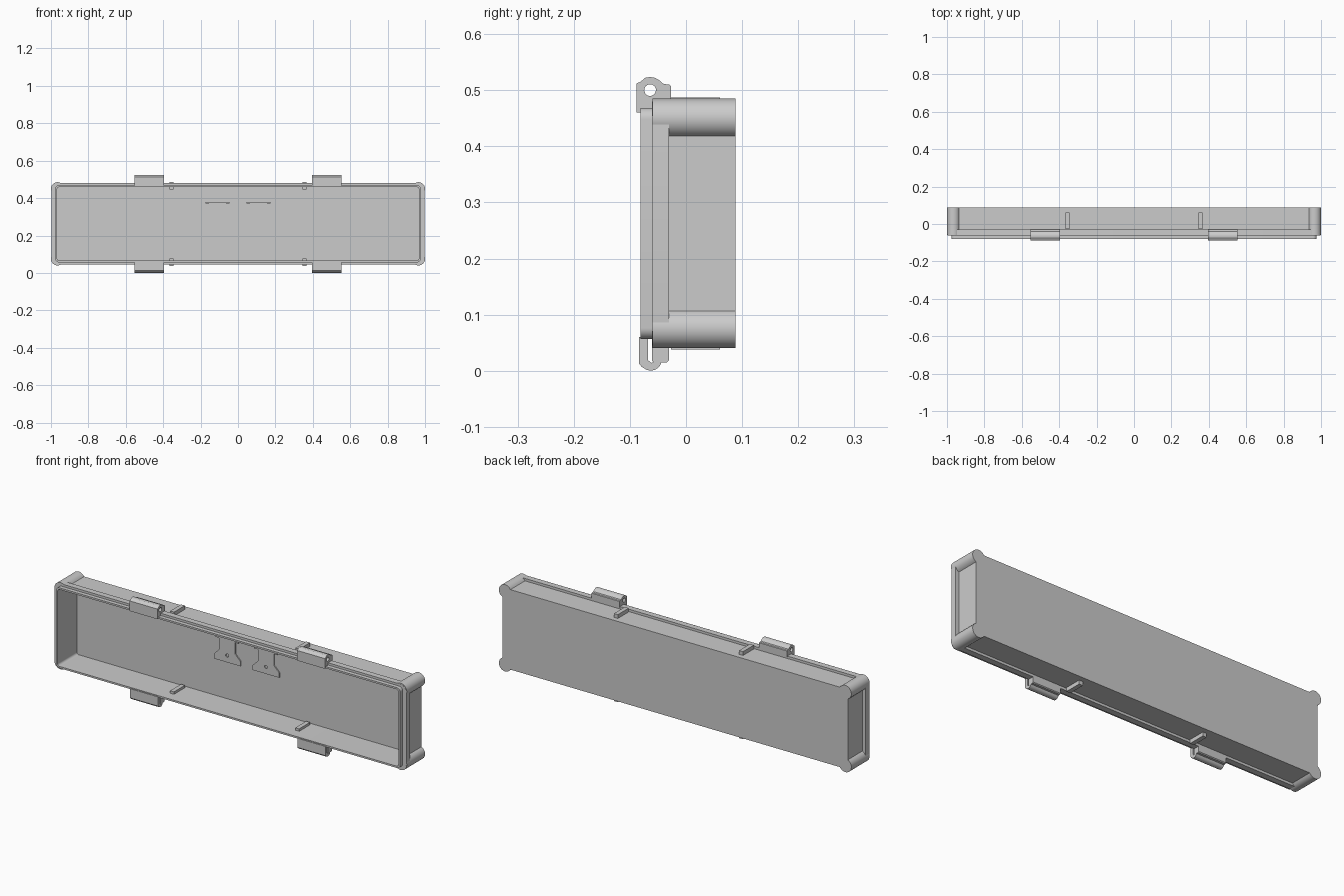
import bpy, bmesh, math
from mathutils import Vector

if "Cube" in bpy.data.objects:
    bpy.data.objects.remove(bpy.data.objects["Cube"])

ZC = 0.2625  # mid height of the box


def rounded_rect(hw, hh, r, seg=8):
    pts = []
    for cx, cz, a0 in ((1, 1, 0), (-1, 1, 90), (-1, -1, 180), (1, -1, 270)):
        for i in range(seg + 1):
            a = math.radians(a0 + 90 * i / seg)
            pts.append((cx * (hw - r) + r * math.cos(a), ZC + cz * (hh - r) + r * math.sin(a)))
    return pts


def bumped_rect(seg=16):
    # recessed walls with a round post bulging out at every corner
    q = []
    for i in range(seg + 1):
        a = math.radians(-65 + 215 * i / seg)
        q.append((0.965 + 0.035 * math.cos(a), 0.1875 + 0.035 * math.sin(a)))
    pts = q + [(-x, z) for x, z in reversed(q)]
    pts += [(-x, -z) for x, z in q] + [(x, -z) for x, z in reversed(q)]
    return [(x, ZC + z) for x, z in pts]


def finish(name, bm, angle=30):
    bmesh.ops.recalc_face_normals(bm, faces=bm.faces[:])
    me = bpy.data.meshes.new(name)
    bm.to_mesh(me)
    bm.free()
    ob = bpy.data.objects.new(name, me)
    bpy.context.collection.objects.link(ob)
    bpy.ops.object.select_all(action='DESELECT')
    ob.select_set(True)
    bpy.context.view_layer.objects.active = ob
    bpy.ops.object.shade_smooth_by_angle(angle=math.radians(angle))
    return ob


def solid(name, outer, a, b, inner=None, floor=None, axis='y'):
    """Extrude a profile from a to b; inner makes a hole, floor makes it a blind pocket."""
    bm = bmesh.new()

    def loop(pts, d):
        return [bm.verts.new((p, d, q) if axis == 'y' else (d, p, q)) for p, q in pts]

    def bridge(l0, l1):
        n = len(l0)
        for i in range(n):
            j = (i + 1) % n
            bm.faces.new((l0[i], l0[j], l1[j], l1[i]))

    o0, o1 = loop(outer, a), loop(outer, b)
    bridge(o0, o1)
    if inner is None:
        bm.faces.new(o0)
        bm.faces.new(o1)
    else:
        i0, i1 = loop(inner, a), loop(inner, b if floor is None else floor)
        bridge(o0, i0)
        bridge(i0, i1)
        if floor is None:
            bridge(o1, i1)
        else:
            bm.faces.new(i1)
            bm.faces.new(o1)
    return finish(name, bm)


def box(name, x0, x1, y0, y1, z0, z1):
    return solid(name, [(x0, z0), (x1, z0), (x1, z1), (x0, z1)], y0, y1)


# Main tray: open front, closed back, bulging corner posts
solid("tray_body", bumped_rect(), -0.06, 0.088,
      rounded_rect(0.967, 0.197, 0.012, 16), floor=0.075)

# Front rim band and the thin sealing lip in front of it
solid("front_rim", rounded_rect(0.998, 0.2175, 0.034), -0.0605, -0.03,
      rounded_rect(0.968, 0.198, 0.012))
solid("sealing_lip", rounded_rect(0.977, 0.206, 0.02), -0.081, -0.06,
      rounded_rect(0.967, 0.197, 0.012))

# Hinge and latch profiles in (y, z)
hinge = [(-0.027, 0.5), (-0.027, 0.507), (-0.03, 0.51), (-0.04, 0.511), (-0.046, 0.5165),
         (-0.055, 0.522), (-0.064, 0.5235), (-0.073, 0.522), (-0.081, 0.515), (-0.088, 0.512),
         (-0.088, 0.5), (-0.088, 0.485), (-0.088, 0.46), (-0.075, 0.46), (-0.062, 0.46),
         (-0.06, 0.476), (-0.04, 0.476), (-0.027, 0.476)]
centre = Vector((-0.064, 0.5))
hole = [tuple(centre + (Vector(p) - centre).normalized() * 0.0105) for p in hinge]
latch = [(-0.084, 0.06), (-0.084, 0.013), (-0.079, 0.007), (-0.071, 0.002), (-0.063, 0.0),
         (-0.054, 0.002), (-0.047, 0.008), (-0.044, 0.014), (-0.052, 0.018), (-0.062, 0.014),
         (-0.068, 0.019), (-0.068, 0.06)]
tab = [(-0.061, 0.05), (-0.061, 0.018), (-0.057, 0.015), (-0.034, 0.015),
       (-0.03, 0.019), (-0.03, 0.05)]

for s, side in ((-1, "left"), (1, "right")):
    x0, x1 = s * 0.475 - 0.079, s * 0.475 + 0.079
    solid(side + "_hinge", hinge, x0, x1, hole, axis='x')
    solid(side + "_latch_hook", latch, x0, x1, axis='x')
    solid(side + "_latch_tab", tab, x0, x1, axis='x')

    # Ribs crossing the top and bottom walls
    rx = s * 0.355
    box(side + "_top_rib", rx - 0.011, rx + 0.011, -0.027, 0.061, 0.447, 0.487)
    box(side + "_bottom_rib", rx - 0.011, rx + 0.011, -0.027, 0.061, 0.038, 0.078)

    # Flared mounting plate with a small hole, and its ledge, on the inner back wall
    cx = s * 0.11
    plate = [(0.045, 0.31), (0.045, 0.372), (0, 0.372), (-0.045, 0.372), (-0.045, 0.31),
             (-0.075, 0.28), (-0.075, 0.255), (0, 0.255), (0.075, 0.255), (0.075, 0.28)]
    pc = Vector((0, 0.29))
    pin = [tuple(pc + (Vector(p) - pc).normalized() * 0.009) for p in plate]
    solid(side + "_mount_plate", [(cx + x, z) for x, z in plate], 0.069, 0.076,
          [(cx + x, z) for x, z in pin])
    box(side + "_mount_ledge", cx - 0.065, cx + 0.065, 0.066, 0.076, 0.37, 0.38)
